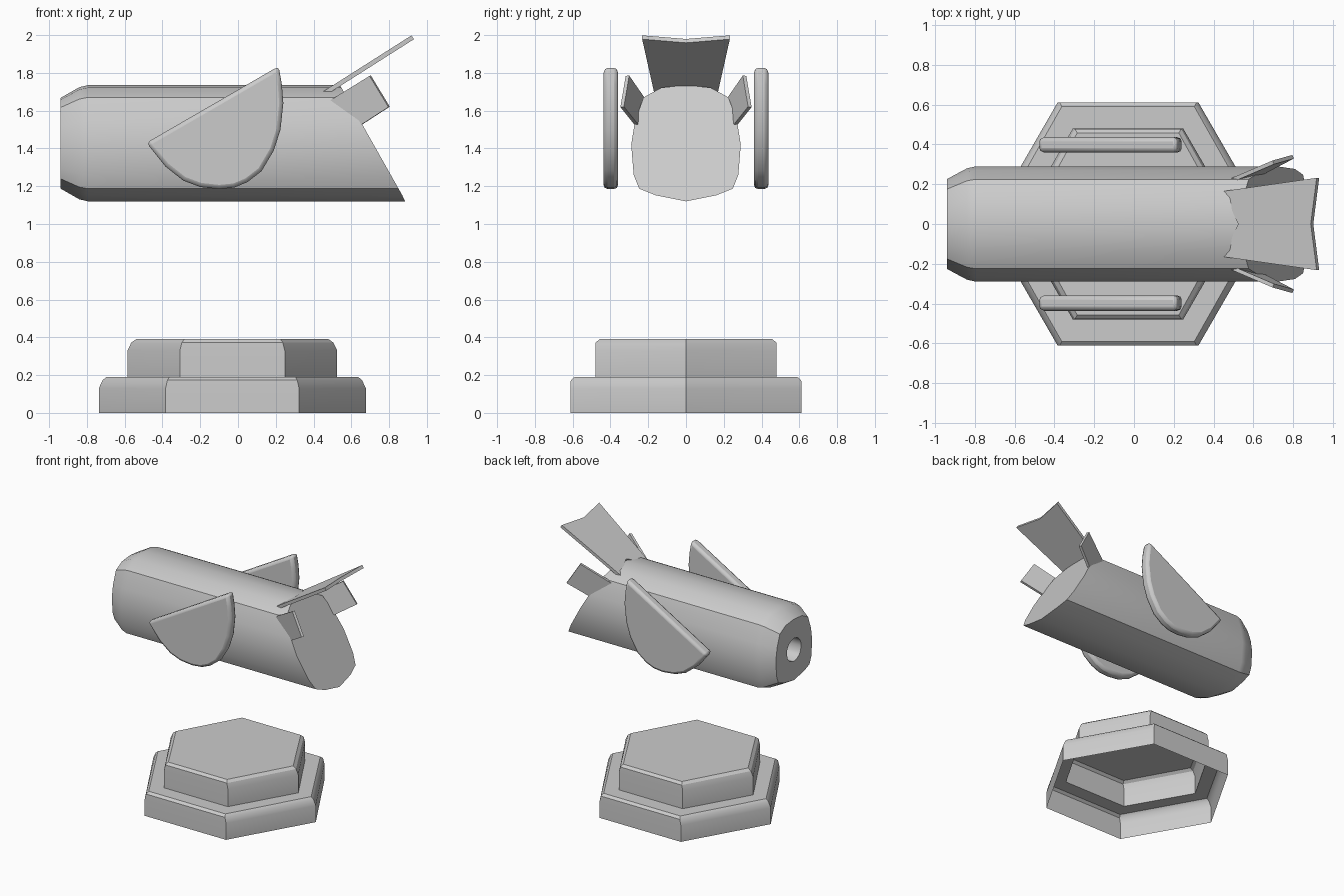
import bpy, bmesh, math
from mathutils import Vector

if "Cube" in bpy.data.objects:
    bpy.data.objects.remove(bpy.data.objects["Cube"])


def finish(name, bm, normals=True):
    if normals:
        bmesh.ops.recalc_face_normals(bm, faces=bm.faces)
    me = bpy.data.meshes.new(name)
    bm.to_mesh(me)
    bm.free()
    ob = bpy.data.objects.new(name, me)
    bpy.context.collection.objects.link(ob)
    bpy.ops.object.select_all(action='DESELECT')
    ob.select_set(True)
    bpy.context.view_layer.objects.active = ob
    bpy.ops.object.shade_smooth_by_angle(angle=math.radians(30))
    return ob


def loft(name, rings, cap_start, cap_end):
    bm = bmesh.new()
    rows = [[bm.verts.new(p) for p in r] for r in rings]
    for a, b in zip(rows, rows[1:]):
        n = len(a)
        for i in range(n):
            j = (i + 1) % n
            bm.faces.new((a[i], a[j], b[j], b[i]))
    if cap_start:
        bm.faces.new(rows[0][::-1])
    if cap_end:
        bm.faces.new(rows[-1])
    return finish(name, bm)


def plate(name, pts, thickness):
    """Flat outline given thickness, centred on the outline's plane."""
    pts = [Vector(p) for p in pts]
    n = Vector()
    for a, b in zip(pts, pts[1:] + pts[:1]):
        n += a.cross(b)
    n = n.normalized() * thickness / 2
    return loft(name, [[p - n for p in pts], [p + n for p in pts]], True, True)


# Stepped hexagonal base: one open-bottomed shell
steps = [(0, .707, .612), (.13, .707, .612), (.173, .687, .61), (.19, .667, .59),
         (.19, .555, .48), (.33, .555, .48), (.372, .535, .478), (.39, .51, .458)]
loft("stepped_base",
     [[(-.03 + sx * c, sy * s, z) for c, s in
       ((1, 0), (.5, 1), (-.5, 1), (-1, 0), (-.5, -1), (.5, -1))]
      for z, sx, sy in steps], False, True)

# Body: bulged octagonal tube with tapered nose, nose hole and slanted rear
CZ = 1.427
half = [(0, 1.735), (.13, 1.722), (.225, 1.67), (.27, 1.545), (.29, 1.42),
        (.277, 1.26), (.248, 1.187), (.16, 1.152), (0, 1.12)]
section = half + [(-y, z) for y, z in half[-2:0:-1]]


def ring(x, s):
    return [(x, y * s, CZ + (z - CZ) * s) for y, z in section]


def hole(x, r):
    dirs = [Vector((y, z - CZ)).normalized() * r for y, z in section]
    return [(x, d.x, CZ + d.y) for d in dirs]


rear = [(min(.885, .85 - .565 * (z - 1.187)), y, z) for y, z in section]
loft("body", [hole(-.74, .09), hole(-.94, .09), ring(-.94, .78),
              ring(-.84, .965), ring(-.795, 1), rear], True, True)

# Wings: half-disc plates with rounded rims
wing = [(-.485, 1.43), (-.385, 1.305), (-.29, 1.23), (-.2, 1.196), (-.1, 1.185),
        (-.02, 1.193), (.05, 1.222), (.125, 1.28), (.19, 1.39), (.225, 1.5),
        (.24, 1.64), (.232, 1.74), (.215, 1.835)]
for side, label in ((1, "left"), (-1, "right")):
    w = plate(label + "_wing", [(x, side * .398, z) for x, z in wing], .077)
    bev = w.modifiers.new("rim", 'BEVEL')
    bev.width = .022
    bev.segments = 2
    bev.limit_method = 'ANGLE'
    bev.angle_limit = math.radians(60)

# Side tail fins
for side, label in ((1, "left"), (-1, "right")):
    fin = [(.49, .22, 1.655), (.70, .31, 1.785), (.80, .338, 1.62), (.63, .25, 1.51)]
    plate(label + "_tail_fin", [(x, side * y, z) for x, y, z in fin], .02)

# Notched top tail
top = [(.455, .165), (.53, 0), (.455, -.165), (.925, -.232), (.895, 0), (.925, .232)]
plate("top_tail", [(x, y, 1.69 + .635 * (x - .455)) for x, y in top], .024)
